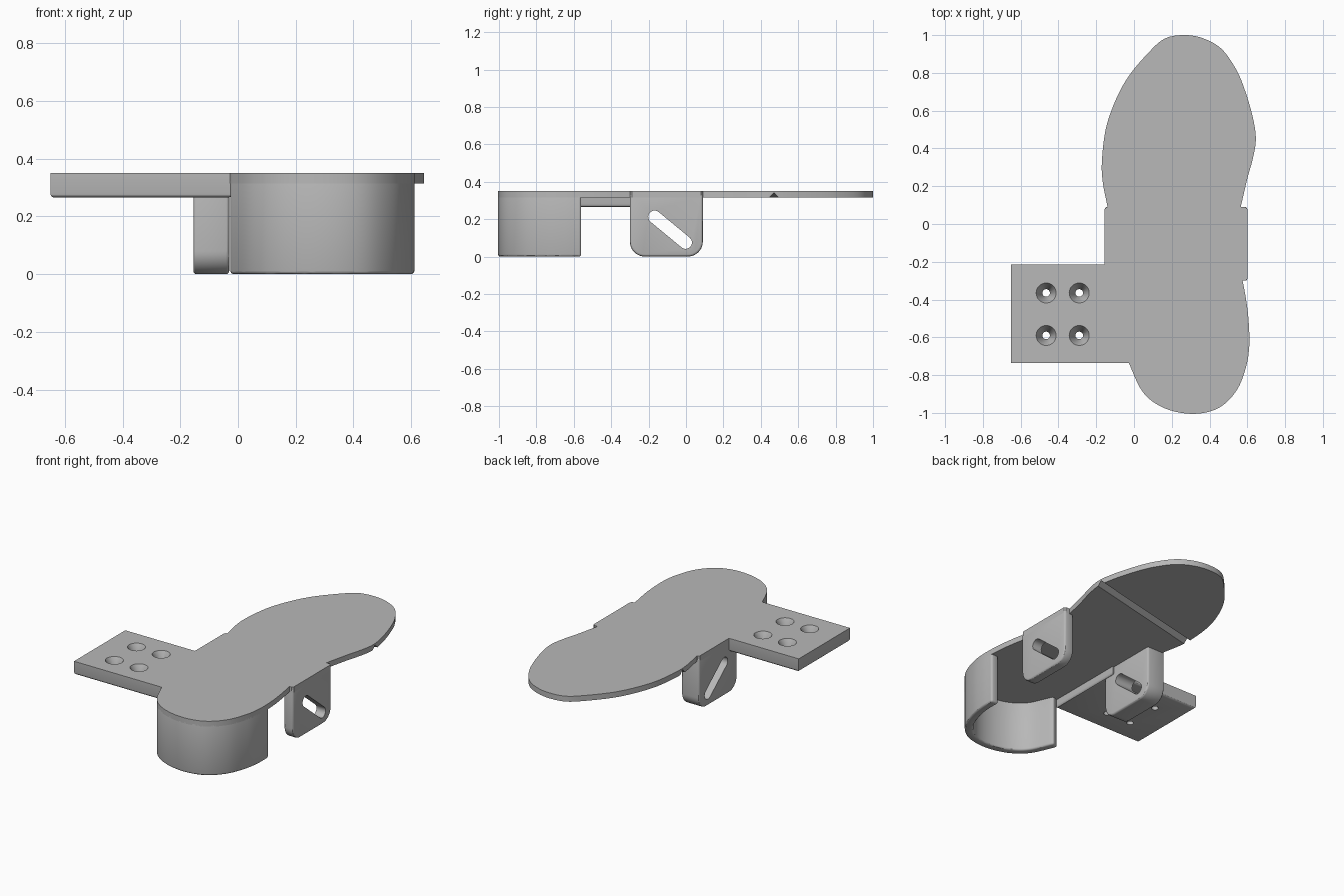
import bpy, bmesh, math
from mathutils import Vector, Matrix

cube = bpy.data.objects.get("Cube")
if cube:
    bpy.data.objects.remove(cube)

grey = bpy.data.materials.new("plain grey")
grey.use_nodes = True
colour = (0.48, 0.48, 0.48, 1)
grey.diffuse_color = colour
grey.node_tree.nodes["Principled BSDF"].inputs["Base Color"].default_value = colour

TOP = 0.35


def finish(name, bm):
    bmesh.ops.recalc_face_normals(bm, faces=bm.faces)
    mesh = bpy.data.meshes.new(name)
    bm.to_mesh(mesh)
    bm.free()
    obj = bpy.data.objects.new(name, mesh)
    bpy.context.collection.objects.link(obj)
    mesh.materials.append(grey)
    return obj


def prism(name, outline, low, high, axis="z"):
    """Extrude a 2D outline along z, or a (y, z) outline along x."""
    bm = bmesh.new()
    place = (lambda a, b, c: (a, b, c)) if axis == "z" else (lambda a, b, c: (c, a, b))
    face = bm.faces.new([bm.verts.new(place(a, b, low)) for a, b in outline])
    new = bmesh.ops.extrude_face_region(bm, geom=[face])["geom"]
    verts = [v for v in new if isinstance(v, bmesh.types.BMVert)]
    bmesh.ops.translate(bm, verts=verts, vec=place(0, 0, high - low))
    return finish(name, bm)


def cone(name, x, y, low, high, r1, r2):
    bm = bmesh.new()
    spot = Matrix.Translation((x, y, (low + high) / 2))
    bmesh.ops.create_cone(bm, cap_ends=True, segments=32, radius1=r1,
                          radius2=r2, depth=high - low, matrix=spot)
    return finish(name, bm)


def activate(obj):
    bpy.ops.object.select_all(action="DESELECT")
    obj.select_set(True)
    bpy.context.view_layer.objects.active = obj


def cut(obj, cutter):
    cutter.hide_render = True
    mod = obj.modifiers.new("cut", "BOOLEAN")
    mod.operation = "DIFFERENCE"
    mod.solver = "EXACT"
    mod.object = cutter
    activate(obj)
    bpy.ops.object.modifier_apply(modifier=mod.name)
    bpy.data.objects.remove(cutter)


def round_edges(obj, width):
    mod = obj.modifiers.new("round", "BEVEL")
    mod.width = width
    mod.segments = 3
    mod.limit_method = "ANGLE"
    mod.angle_limit = math.radians(40)
    activate(obj)
    bpy.ops.object.modifier_apply(modifier=mod.name)


def smooth(obj):
    activate(obj)
    bpy.ops.object.shade_smooth_by_angle(angle=math.radians(30))


def spline(points, steps=6):
    """Smooth curve through the points."""
    p = [Vector(q) for q in points]
    p = [2 * p[0] - p[1]] + p + [2 * p[-1] - p[-2]]
    out = []
    for a, b, c, d in zip(p, p[1:], p[2:], p[3:]):
        for i in range(steps):
            t = i / steps
            out.append(b + (c - a) * t / 2 + (2 * a - 5 * b + 4 * c - d) * t * t / 2
                       + (3 * b - a - 3 * c + d) * t ** 3 / 2)
    return out + [p[-2]]


def arc(cx, cy, r, start, end, n=10):
    angles = [math.radians(start + (end - start) * i / n) for i in range(n + 1)]
    return [(cx + r * math.cos(a), cy + r * math.sin(a)) for a in angles]


# Sole outline, in three smooth runs
toe = spline([(-.14, .09), (-.165, .22), (-.17, .33), (-.15, .5), (-.1, .65), (-.03, .78),
              (.07, .9), (.16, .98), (.26, 1), (.36, .985), (.46, .93), (.54, .82),
              (.59, .7), (.63, .56), (.645, .45), (.63, .35), (.6, .24), (.565, .09)])
waist = spline([(.575, -.3), (.59, -.38), (.603, -.47), (.61, -.56)])
heel = spline([(.61, -.56), (.61, -.65), (.595, -.75), (.55, -.87), (.47, -.96), (.37, -1),
               (.25, -1), (.13, -.96), (.04, -.88), (-.03, -.73)])
side = [(-.03, -.5), (-.155, -.4), (-.155, .08), (-.145, .09)]
outline = toe + [(.59, .09), (.6, .08), (.6, -.29), (.59, -.3)] + waist + heel[1:] + side
sole = prism("sole_plate", outline, .315, TOP)

# Slanted flex groove under the toe
groove = prism("groove_cutter", [(-.03, .31), (.03, .31), (0, .342)], -.6, .6, "x")
groove.rotation_euler.z = .232
groove.location = (.24, .375, 0)
bpy.context.view_layer.update()
cut(sole, groove)
smooth(sole)

# Heel cup wall following the heel edge
inner = []
for i, p in enumerate(heel):
    along = (heel[min(i + 1, len(heel) - 1)] - heel[max(i - 1, 0)]).normalized()
    inner.append(p + Vector((along.y, -along.x)) * .05)
wall = prism("heel_wall", heel + inner[::-1], 0, .335)
round_edges(wall, .012)
smooth(wall)

# Mounting bracket with four countersunk holes
bracket = prism("mounting_bracket", [(-.65, -.735), (-.02, -.735), (-.02, -.215),
                                     (-.65, -.215)], .265, TOP)
low_edges = bmesh.new()
low_edges.from_mesh(bracket.data)
rim = [e for e in low_edges.edges if all(v.co.z < .3 for v in e.verts)]
bmesh.ops.bevel(low_edges, geom=rim, offset=.015, segments=3, affect="EDGES", profile=.5)
low_edges.to_mesh(bracket.data)
low_edges.free()
for x in (-.465, -.29):
    for y in (-.59, -.365):
        cut(bracket, cone("hole_cutter", x, y, .2, .4, .02, .02))
        cut(bracket, cone("countersink_cutter", x, y, .285, .352, .018, .054))
smooth(bracket)

# Side tabs with a slanted slot
R = .08
tab_profile = ([(-.3, .335)] + arc(-.3 + R, R, R, 180, 270)
               + arc(.09 - R, R, R, 270, 360) + [(.09, .335)])
tilt = -39
slot = (arc(-.168, .212, .034, tilt + 90, tilt + 270)
        + arc(-.002, .075, .034, tilt - 90, tilt + 90))
for name, x0, x1 in (("left_tab", .535, .6), ("right_tab", -.155, -.03)):
    tab = prism(name, tab_profile, x0, x1, "x")
    round_edges(tab, .012)
    cut(tab, prism("slot_cutter", slot, x0 - .1, x1 + .1, "x"))
    smooth(tab)
